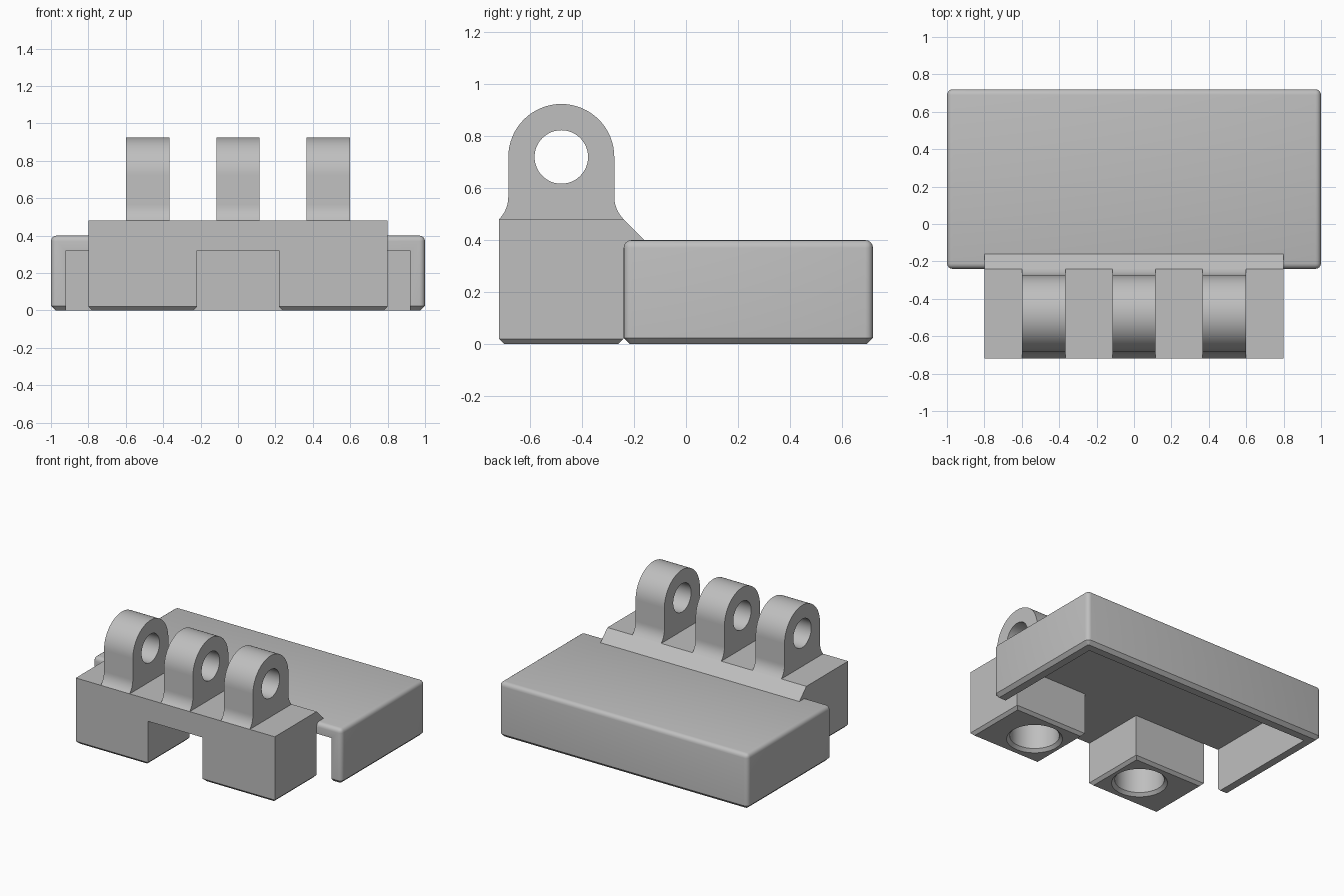
import bpy, bmesh
from math import sin, cos, pi, radians
from mathutils import Matrix, Vector

if "Cube" in bpy.data.objects:
    bpy.data.objects.remove(bpy.data.objects["Cube"])

grey = bpy.data.materials.new("plain grey")
grey.use_nodes = True
grey.diffuse_color = (0.52, 0.52, 0.52, 1)
grey.node_tree.nodes["Principled BSDF"].inputs["Base Color"].default_value = grey.diffuse_color


def finish(bm, name):
    bmesh.ops.recalc_face_normals(bm, faces=bm.faces)
    mesh = bpy.data.meshes.new(name)
    bm.to_mesh(mesh)
    bm.free()
    mesh.materials.append(grey)
    obj = bpy.data.objects.new(name, mesh)
    bpy.context.collection.objects.link(obj)
    return obj


def box(name, lo, hi, chamfer=0, rounding=0):
    """Box with rounded upper and upright edges and a chamfered foot."""
    lo, hi = Vector(lo), Vector(hi)
    bm = bmesh.new()
    bmesh.ops.create_cube(bm, size=1, matrix=Matrix.Translation((lo + hi) / 2)
                          @ Matrix.Diagonal((hi - lo).to_4d()))
    at_foot = lambda e: all(abs(v.co.z - lo.z) < 1e-5 for v in e.verts)
    if rounding:
        bmesh.ops.bevel(bm, geom=[e for e in bm.edges if not at_foot(e)], offset=rounding,
                        segments=4, profile=0.5, affect='EDGES')
    if chamfer:
        bmesh.ops.bevel(bm, geom=[e for e in bm.edges if at_foot(e)], offset=chamfer,
                        segments=1, affect='EDGES')
    return finish(bm, name)


def extrude_x(name, profile, x0, x1):
    """Sweep a (y, z) outline from x0 to x1."""
    bm = bmesh.new()
    face = bm.faces.new([bm.verts.new((x0, y, z)) for y, z in profile])
    new = bmesh.ops.extrude_face_region(bm, geom=[face])["geom"]
    bmesh.ops.translate(bm, vec=(x1 - x0, 0, 0),
                        verts=[v for v in new if isinstance(v, bmesh.types.BMVert)])
    return finish(bm, name)


def cone(name, centre, r1, r2, depth, turn=0):
    bm = bmesh.new()
    bmesh.ops.create_cone(bm, cap_ends=True, segments=48, radius1=r1, radius2=r2, depth=depth,
                          matrix=Matrix.Translation(centre) @ Matrix.Rotation(turn, 4, 'Y'))
    return finish(bm, name)


def combine(obj, other, operation):
    mod = obj.modifiers.new("combine", 'BOOLEAN')
    mod.object, mod.operation, mod.solver = other, operation, 'EXACT'
    bpy.context.view_layer.objects.active = obj
    bpy.ops.object.modifier_apply(modifier=mod.name)
    bpy.data.objects.remove(other)


def smooth(obj):
    bpy.ops.object.select_all(action='DESELECT')
    obj.select_set(True)
    bpy.context.view_layer.objects.active = obj
    bpy.ops.object.shade_smooth_by_angle(angle=radians(30))


# Hollow cover, open below and at the front
cover = box("cover", (-1, -0.24, 0), (1, 0.72, 0.4), chamfer=0.024, rounding=0.03)
combine(cover, box("cavity", (-0.92, -1, -1), (0.92, 0.64, 0.32)), 'DIFFERENCE')
smooth(cover)

# Hinge base: bridge with a sloped back, on two bored legs
base = extrude_x("hinge_base", [(-0.72, 0.32), (-0.24, 0.32), (-0.2, 0.36), (-0.16, 0.4),
                                (-0.24, 0.48), (-0.72, 0.48)], -0.8, 0.8)
for side in (-1, 1):
    xs = sorted((side * 0.22, side * 0.8))
    combine(base, box("leg", (xs[0], -0.72, 0), (xs[1], -0.24, 0.4), chamfer=0.02), 'UNION')
for side in (-1, 1):
    combine(base, cone("bore", (side * 0.45, -0.48, 0.1), 0.163, 0.163, 0.4), 'DIFFERENCE')
    combine(base, cone("countersink", (side * 0.45, -0.48, 0), 0.205, 0.163, 0.042), 'DIFFERENCE')
smooth(base)

# Hinge lugs: flared foot, round top and pin hole
PIN_Y, PIN_Z, R = -0.48, 0.72, 0.204
FLARE = (0.24 - R) / (1 - cos(pi / 4))
flare = []
for i in range(7):
    a = pi / 4 * (1 - i / 6)
    flare.append((R + FLARE * (1 - cos(a)), 0.48 + FLARE * (sin(pi / 4) - sin(a))))
outline = [(0.22, 0.44)] + flare
outline += [(R * cos(pi * i / 32), PIN_Z + R * sin(pi * i / 32)) for i in range(33)]
outline += [(-y, z) for y, z in reversed(flare)] + [(-0.22, 0.44)]
outline = [(PIN_Y + y, z) for y, z in outline]

for name, x in (("right_lug", -0.483), ("middle_lug", 0), ("left_lug", 0.483)):
    lug = extrude_x(name, outline, x - 0.116, x + 0.116)
    combine(lug, cone("pin_hole", (x, PIN_Y, PIN_Z), 0.103, 0.103, 1, pi / 2), 'DIFFERENCE')
    smooth(lug)
